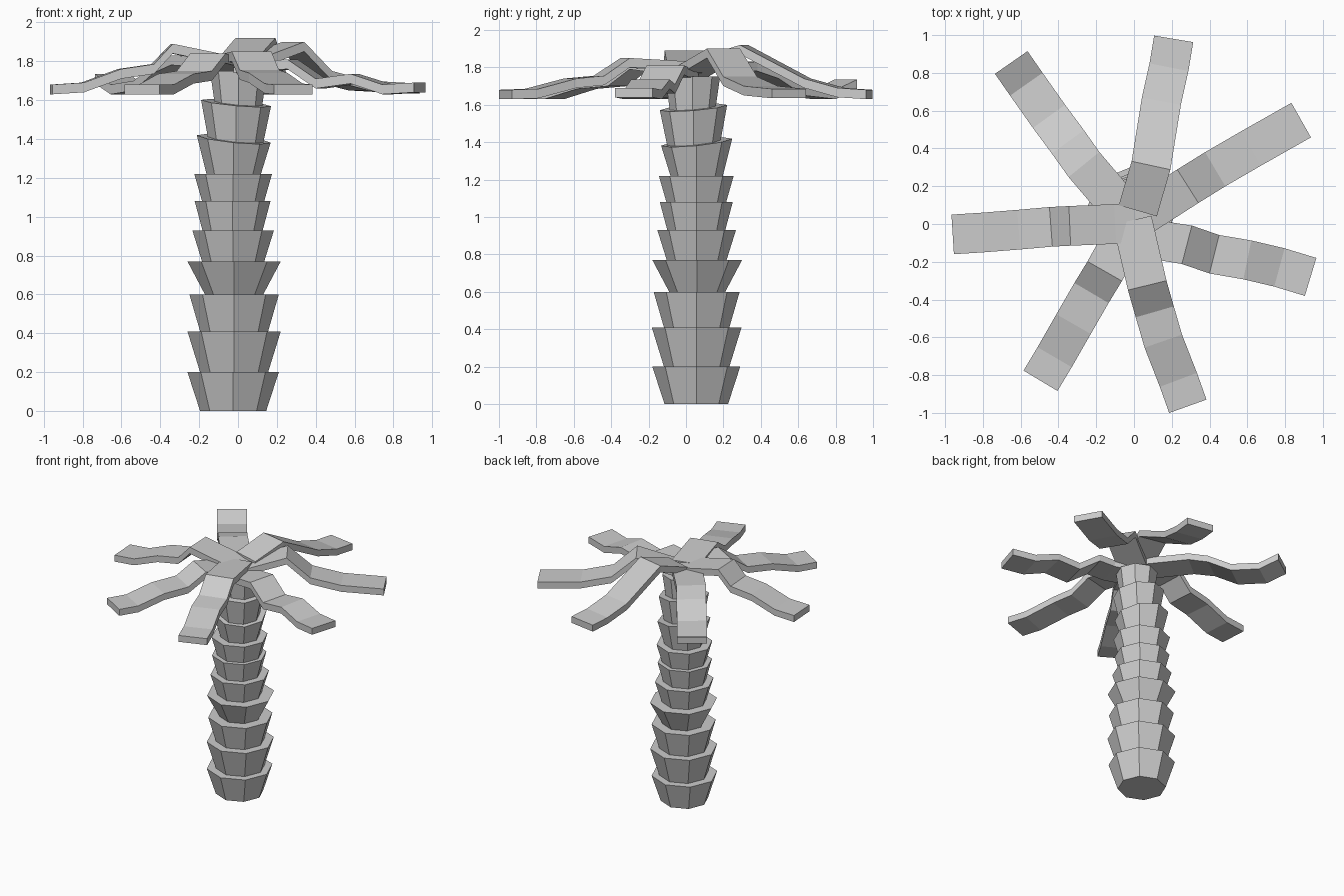
import bpy, bmesh, math
from mathutils import Vector


def make_object(name, bm):
    bmesh.ops.recalc_face_normals(bm, faces=bm.faces)
    me = bpy.data.meshes.new(name)
    bm.to_mesh(me)
    bm.free()
    ob = bpy.data.objects.new(name, me)
    bpy.context.collection.objects.link(ob)
    return ob


def loft(bm, rings):
    # skin closed rings and cap both ends
    vs = [[bm.verts.new(p) for p in r] for r in rings]
    n = len(vs[0])
    for a, b in zip(vs, vs[1:]):
        for i in range(n):
            j = (i + 1) % n
            bm.faces.new((a[i], a[j], b[j], b[i]))
    bm.faces.new(vs[0][::-1])
    bm.faces.new(vs[-1])


def octagon(cx, cy, z, r, tx=0, ty=0):
    pts = []
    for i in range(8):
        a = math.radians(45 * i)
        dx, dy = r * math.cos(a), r * math.sin(a)
        pts.append((cx + dx, cy + dy, z + tx * dx + ty * dy))
    return pts


# trunk: flared eight-sided cups (z0, r0, z1, r1, cx, cy, tilt x, tilt y)
cups = [
    (0.00, .17, 0.20, .235, -.025, .055, 0, 0),
    (0.20, .175, 0.41, .24, -.02, .057, 0, 0),
    (0.41, .175, 0.60, .23, -.02, .057, 0, 0),
    (0.60, .15, 0.77, .24, -.02, .06, 0, 0),
    (0.77, .16, 0.93, .21, -.025, .057, 0, 0),
    (0.93, .155, 1.08, .195, -.028, .055, 0, 0),
    (1.08, .16, 1.22, .20, -.025, .055, 0, 0),
    (1.22, .14, 1.40, .19, -.022, .057, -.10, .10),
    (1.38, .14, 1.585, .18, -.01, .04, -.09, .08),
    (1.56, .12, 1.75, .147, .003, .035, 0, 0),
]
bm = bmesh.new()
for z0, r0, z1, r1, cx, cy, tx, ty in cups:
    loft(bm, [octagon(cx, cy, z0, r0), octagon(cx, cy, z1, r1, tx, ty)])
make_object("trunk", bm)


# fronds: bent flat strips following the top centre line
def frond(name, path, width=.21, thick=.05):
    pts = [Vector(p) for p in path]
    rings = []
    for i, p in enumerate(pts):
        d = pts[min(i + 1, len(pts) - 1)] - pts[max(i - 1, 0)]
        s = Vector((-d.y, d.x, 0)).normalized() * width / 2
        down = Vector((0, 0, -thick))
        rings.append([p + s, p - s, p - s + down, p + s + down])
    bm = bmesh.new()
    loft(bm, rings)
    make_object(name, bm)


frond("frond_left", [(.02, .01, 1.82), (-.10, 0, 1.84), (-.34, -.01, 1.89), (-.44, -.015, 1.785),
                     (-.61, -.03, 1.76), (-.80, -.045, 1.69), (-.96, -.055, 1.68)])
frond("frond_right_front", [(.02, -.03, 1.79), (.155, -.09, 1.80), (.28, -.11, 1.81), (.425, -.16, 1.71),
                            (.60, -.19, 1.735), (.77, -.23, 1.68), (.935, -.28, 1.69)])
frond("frond_right_back", [(.02, .03, 1.80), (.285, .20, 1.90), (.43, .29, 1.75),
                           (.62, .40, 1.70), (.885, .55, 1.685)])
frond("frond_back", [(.02, .07, 1.84), (.09, .31, 1.92), (.145, .65, 1.74),
                     (.185, .83, 1.69), (.21, .98, 1.68)])
frond("frond_left_back", [(.02, -.02, 1.82), (-.265, .315, 1.83), (-.35, .435, 1.79),
                          (-.45, .57, 1.70), (-.57, .74, 1.68), (-.65, .855, 1.735)])
frond("frond_left_front", [(.0, .03, 1.80), (-.155, -.25, 1.84), (-.225, -.365, 1.75),
                           (-.32, -.53, 1.735), (-.42, -.705, 1.68), (-.495, -.83, 1.68)])
frond("frond_front", [(-.01, .02, 1.83), (.07, -.325, 1.85), (.11, -.465, 1.755),
                      (.155, -.62, 1.74), (.235, -.825, 1.685), (.285, -.965, 1.68)])
